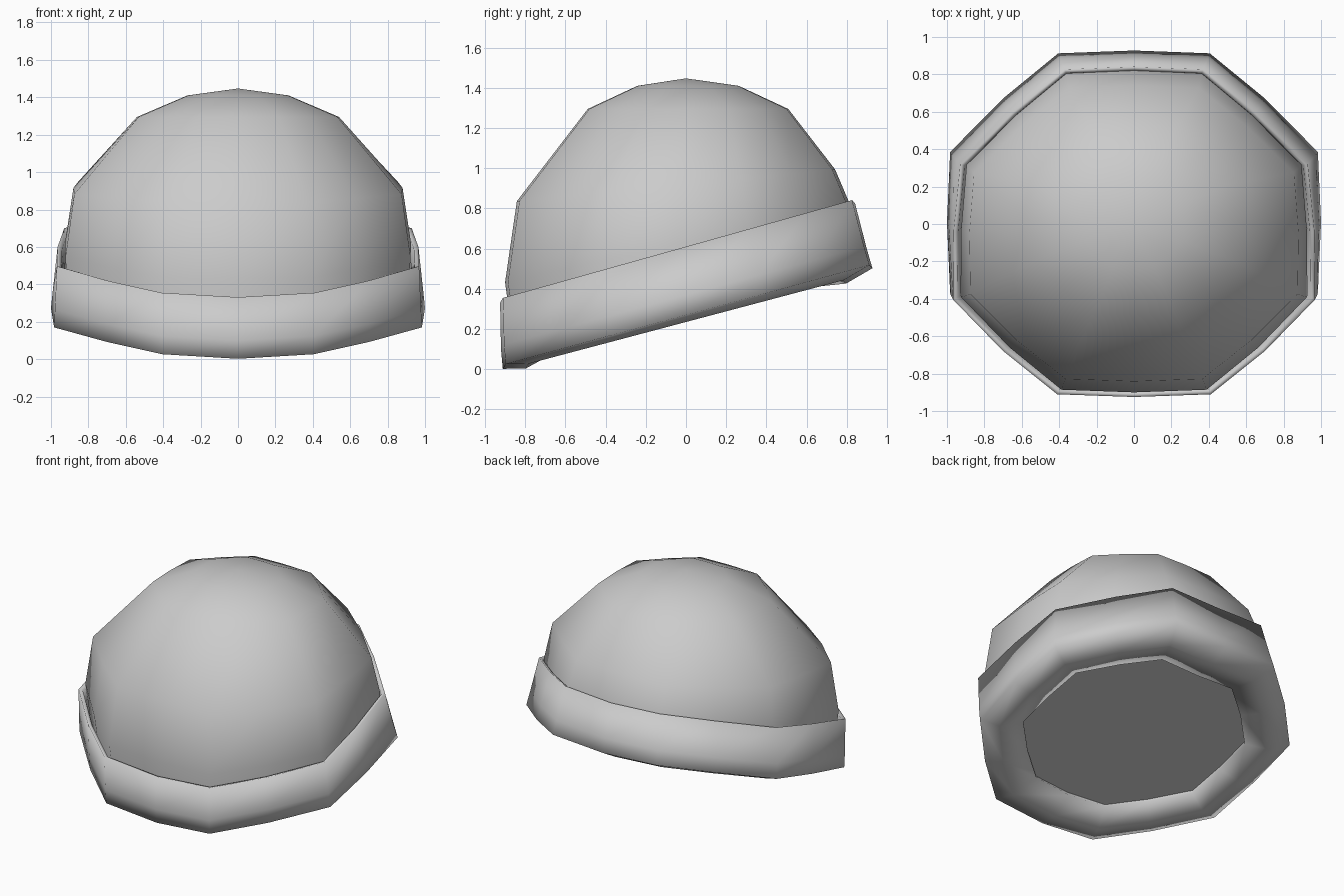
import bpy

if "Cube" in bpy.data.objects:
    bpy.data.objects.remove(bpy.data.objects["Cube"])

# One quarter of the flattened-octagon outline (edge midpoints included)
QUARTER = [(1.0, 0.0), (0.983, 0.375), (0.70, 0.66), (0.405, 0.90), (0.0, 0.915)]


def outline():
    right = QUARTER + [(-x, y) for x, y in QUARTER[-2::-1]]
    return right + [(x, -y) for x, y in right[-2:0:-1]]


def loft(name, rings, pole=None, cap=False, lift=0.0):
    """Skin rings given as (x scale, y scale, y shift, height, slope, x taper).

    lift raises everything away from the centre line, so the middle droops.
    """
    base = outline()
    n = len(base)
    verts, faces = [], []
    for sx, sy, dy, z, slope, taper in rings:
        for x, y in base:
            py = y * sy + dy
            up = lift * min(1.0, abs(x) / 0.4)
            verts.append((x * sx * (1 - taper * y), py, z + slope * py + up))
    for r in range(len(rings) - 1):
        for i in range(n):
            j = (i + 1) % n
            a, b = r * n, (r + 1) * n
            faces.append((a + i, a + j, b + j, b + i))
    smooth = len(faces)
    if pole:
        verts.append(pole)
        a = (len(rings) - 1) * n
        faces += [(a + i, a + (i + 1) % n, len(verts) - 1) for i in range(n)]
        smooth = len(faces)
    if cap:  # flat closing face on its own vertices keeps the rim crisp
        start = len(verts)
        verts += verts[:n]
        faces.append(tuple(range(start + n - 1, start - 1, -1)))
    mesh = bpy.data.meshes.new(name)
    mesh.from_pydata(verts, [], faces)
    mesh.polygons.foreach_set("use_smooth", [i < smooth for i in range(len(faces))])
    mesh.update()
    obj = bpy.data.objects.new(name, mesh)
    bpy.context.collection.objects.link(obj)
    return obj


# Rounded crown of the hat, closed underneath inside the cuff
loft("crown", [
    (0.91, 0.93, 0.00, 0.30, 0.26, 0.02),
    (0.925, 0.94, -0.04, 0.63, 0.22, 0.04),
    (0.88, 0.865, -0.05, 0.92, 0.10, 0.03),
    (0.54, 0.545, 0.01, 1.295, 0.0, 0.0),
    (0.27, 0.275, 0.01, 1.41, 0.0, 0.0),
], pole=(0, 0, 1.447), cap=True)

# Tilted folded cuff: inner lip, underside, outer wall, top edge, tucked inside
loft("folded_cuff", [
    (0.74, 0.73, 0.00, 0.30, 0.26, 0.0),
    (0.72, 0.70, 0.00, 0.25, 0.25, 0.0),
    (0.87, 0.87, 0.00, 0.215, 0.265, 0.0),
    (1.00, 1.005, 0.008, 0.25, 0.272, 0.0),
    (0.99, 0.995, -0.010, 0.35, 0.272, 0.015),
    (0.965, 0.965, -0.042, 0.59, 0.28, 0.055),
    (0.94, 0.94, -0.040, 0.58, 0.28, 0.055),
    (0.925, 0.925, -0.035, 0.50, 0.27, 0.05),
], lift=0.02)
